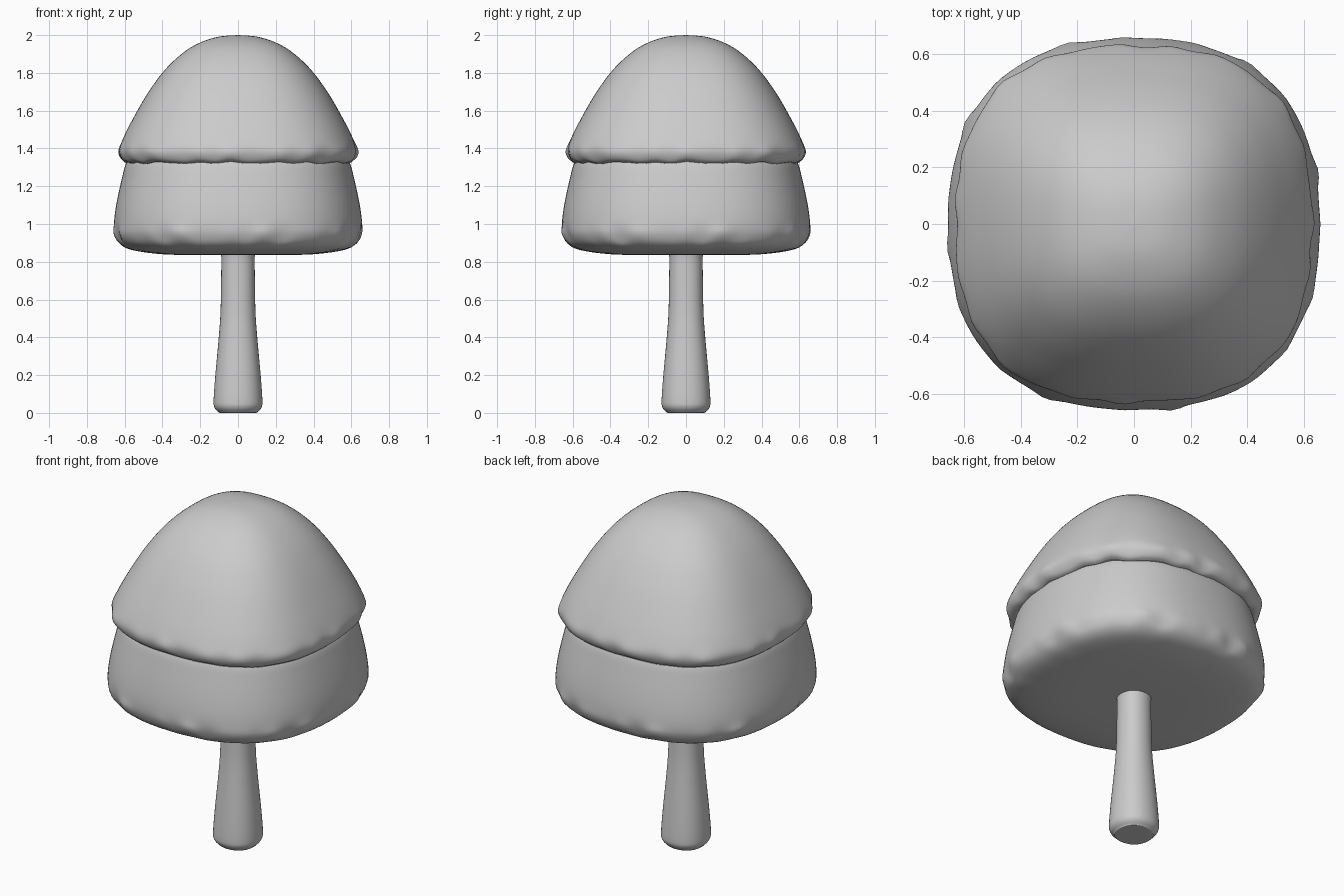
import bpy, bmesh, math
from mathutils import Vector

if "Cube" in bpy.data.objects:
    bpy.data.objects.remove(bpy.data.objects["Cube"])


def smooth_profile(points, steps=5):
    """Catmull-Rom curve through (radius, z) points."""
    p = [Vector(q) for q in points]
    p = [p[0]] + p + [p[-1]]
    out = []
    for i in range(1, len(p) - 2):
        a, b, c, d = p[i - 1:i + 3]
        for s in range(steps):
            t = s / steps
            out.append(0.5 * (2 * b + (c - a) * t + (2 * a - 5 * b + 4 * c - d) * t ** 2
                              + (3 * b - a - 3 * c + d) * t ** 3))
    return out + [p[-1]]


def lathe(name, points, square, ripple, lip_z, lip_width, phase, sides=128):
    """Revolve a profile with a rounded-square section and a rippled lip."""
    bm = bmesh.new()
    rings = []
    for r, z in smooth_profile(points):
        r = max(r, 0.0)
        if r < 1e-4:
            rings.append([bm.verts.new((0, 0, z))])
            continue
        lip = math.exp(-((z - lip_z) / lip_width) ** 2) * min(1, r / 0.55) ** 6
        ring = []
        for k in range(sides):
            a = 2 * math.pi * k / sides
            wave = (0.5 * math.sin(19 * a + phase) + 0.35 * math.sin(11 * a + 2.1 * phase)
                    + 0.3 * math.sin(27 * a + 3 * phase))
            rr = r * (1 + square * (1 - math.cos(4 * a)) / 2) + ripple * lip * wave
            zz = z + 0.8 * ripple * lip * wave
            ring.append(bm.verts.new((rr * math.cos(a), rr * math.sin(a), zz)))
        rings.append(ring)
    for u, v in zip(rings, rings[1:]):
        for k in range(sides):
            n = (k + 1) % sides
            if len(u) == 1:
                bm.faces.new((u[0], v[k], v[n]))
            elif len(v) == 1:
                bm.faces.new((u[k], v[0], u[n]))
            else:
                bm.faces.new((u[k], v[k], v[n], u[n]))
    bmesh.ops.recalc_face_normals(bm, faces=bm.faces)
    mesh = bpy.data.meshes.new(name)
    bm.to_mesh(mesh)
    bm.free()
    obj = bpy.data.objects.new(name, mesh)
    bpy.context.collection.objects.link(obj)
    bpy.context.view_layer.objects.active = obj
    obj.select_set(True)
    bpy.ops.object.shade_smooth_by_angle(angle=math.radians(60))
    obj.select_set(False)
    return obj


# Domed upper foliage
lathe("upper_foliage",
      [(0, 2.0), (0.12, 1.988), (0.25, 1.935), (0.37, 1.835), (0.47, 1.705), (0.555, 1.56),
       (0.61, 1.45), (0.63, 1.39), (0.618, 1.345), (0.59, 1.325), (0.54, 1.325), (0, 1.325)],
      0.075, 0.012, 1.35, 0.05, 0.7)

# Lower foliage skirt with a nearly flat underside
lathe("lower_foliage",
      [(0, 1.36), (0.54, 1.36), (0.588, 1.33), (0.615, 1.24), (0.645, 1.1), (0.657, 1.0),
       (0.652, 0.94), (0.62, 0.89), (0.55, 0.86), (0.4, 0.84), (0.2, 0.835), (0, 0.835)],
      0.06, 0.013, 0.93, 0.05, 2.3)

# Flared trunk
lathe("trunk",
      [(0, 0.87), (0.085, 0.87), (0.088, 0.8), (0.092, 0.55), (0.102, 0.4), (0.12, 0.2),
       (0.129, 0.07), (0.125, 0.03), (0.105, 0.006), (0.09, 0.0), (0, 0.0)],
      0.03, 0.0, 0.05, 0.05, 0.0, sides=48)
